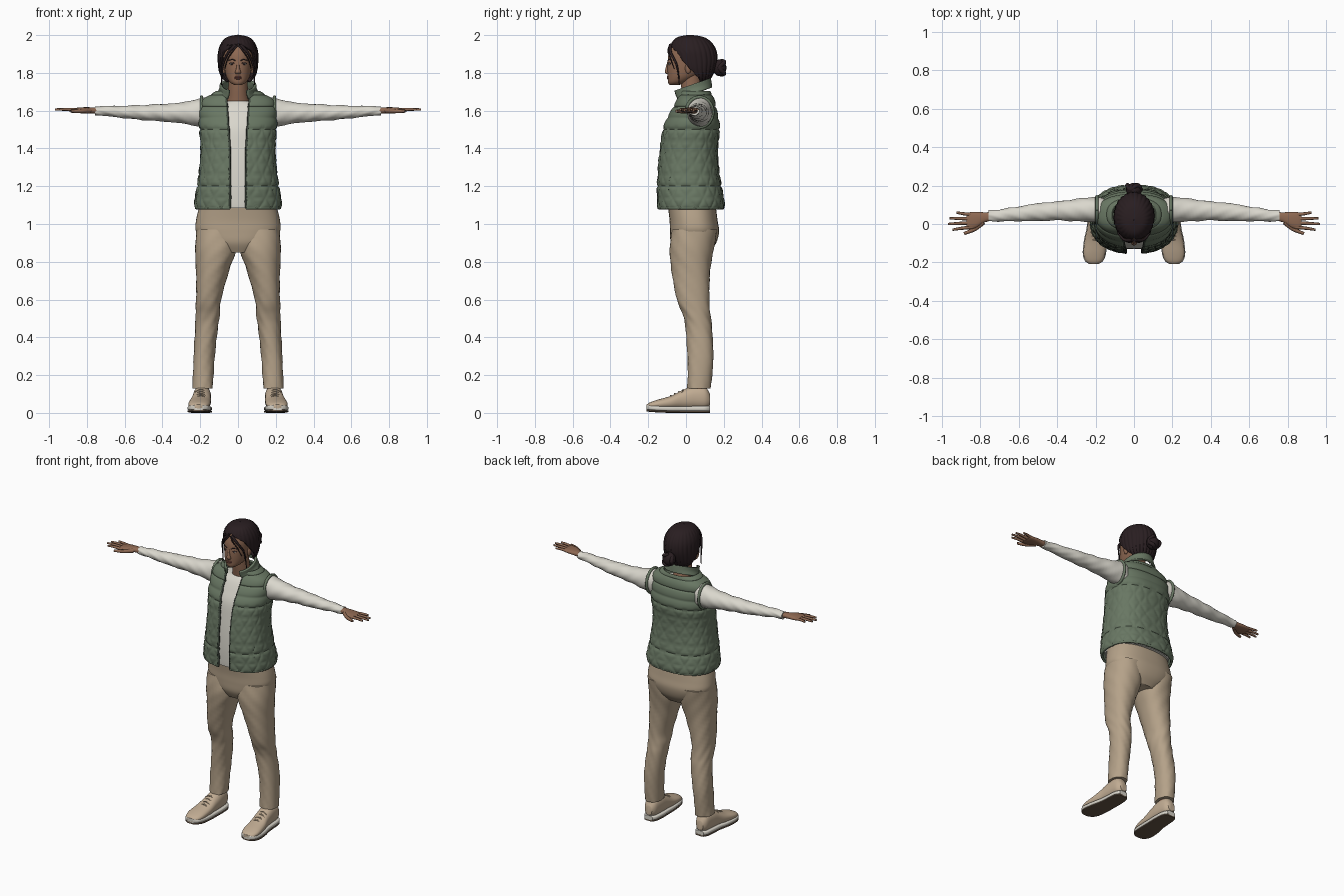
import bpy, bmesh, math

cube = bpy.data.objects.get("Cube")
if cube:
    bpy.data.objects.remove(cube, do_unlink=True)
made = []


def material(name, *rgb):
    m = bpy.data.materials.new(name)
    m.use_nodes = True
    m.diffuse_color = (*rgb, 1)
    for node in m.node_tree.nodes:
        if node.type == 'BSDF_PRINCIPLED':
            node.inputs["Base Color"].default_value = (*rgb, 1)
            node.inputs["Roughness"].default_value = 0.8
    return m


SKIN = material("brown skin", .27, .14, .085)
LIPS = material("lip rose", .22, .08, .065)
HAIR = material("dark hair", .022, .013, .015)
SHIRT = material("cream shirt", .70, .68, .61)
VEST = material("sage vest", .14, .185, .125)
TRIM = material("dark green trim", .05, .065, .048)
PANTS = material("khaki trousers", .46, .36, .25)
SHOE = material("tan shoe", .53, .41, .29)
SOLE = material("off white sole", .68, .65, .58)
OUTSOLE = material("brown outsole", .13, .09, .06)


def smooth(keys, steps):
    """Catmull-Rom resampling of a list of tuples."""
    rows = []
    for i in range(len(keys) - 1):
        a, b, c, d = keys[max(i - 1, 0)], keys[i], keys[i + 1], keys[min(i + 2, len(keys) - 1)]
        for k in range(steps):
            f = k / steps
            rows.append(tuple(q + .5 * f * (r - p + f * (2 * p - 5 * q + 4 * r - s + f * (3 * (q - r) + s - p)))
                              for p, q, r, s in zip(a, b, c, d)))
    return rows + [tuple(keys[-1])]


def ramp(table, z):
    for (z0, v0), (z1, v1) in zip(table, table[1:]):
        if z <= z1:
            return v0 + (v1 - v0) * max(0, (z - z0) / (z1 - z0))
    return table[-1][1]


def finish(name, mesh, mat):
    mesh.materials.clear()
    mesh.materials.append(mat)
    ob = bpy.data.objects.new(name, mesh)
    bpy.context.collection.objects.link(ob)
    made.append(ob)
    return ob


def tube(name, keys, mat, axis='Z', n=32, p=2, steps=6, gap=None, puff=None, tilt=0, side=1, shell=0):
    """Loft of superellipse rings; key = (along, centre a, centre b, radius a, radius b)."""
    power = lambda v: math.copysign(abs(v) ** (2 / p), v)
    grid = []
    for s, a, b, ra, rb in smooth(keys, steps):
        ra, rb = max(ra, .001), max(rb, .001)
        t0 = gap(s, ra) if gap else 0
        row = []
        for j in range(n + 1 if gap else n):
            t = t0 + (2 * math.pi - 2 * t0) * j / n
            off = puff(t, s) if puff else 0
            u, v = a + (ra + off) * power(math.sin(t)), b - (rb + off) * power(math.cos(t))
            x, y, z = {'X': (s, u, v), 'Y': (u, s, v), 'Z': (u, v, s + tilt * v)}[axis]
            row.append((x * side, y, z))
        grid.append(row)
    bm = bmesh.new()
    vs = [[bm.verts.new(c) for c in row] for row in grid]
    for lo, hi in zip(vs, vs[1:]):
        for j in range(n):
            k = j + 1 if gap else (j + 1) % n
            bm.faces.new((lo[j], lo[k], hi[k], hi[j]))
    if not gap:
        bm.faces.new(vs[0])
        bm.faces.new(vs[-1])
    bmesh.ops.remove_doubles(bm, verts=bm.verts, dist=1e-5)
    bmesh.ops.recalc_face_normals(bm, faces=bm.faces)
    mesh = bpy.data.meshes.new(name)
    bm.to_mesh(mesh)
    bm.free()
    ob = finish(name, mesh, mat)
    if shell:
        mod = ob.modifiers.new("thickness", 'SOLIDIFY')
        mod.thickness, mod.offset = shell, 0
    return grid


def strand(name, pts, r, mat, side=1, tip=1.0, steps=5):
    """Round cord through points, converted to a mesh."""
    pts = smooth(pts, steps)
    cu = bpy.data.curves.new(name, 'CURVE')
    cu.dimensions, cu.bevel_depth, cu.bevel_resolution, cu.use_fill_caps = '3D', r, 2, True
    sp = cu.splines.new('POLY')
    sp.points.add(len(pts) - 1)
    for i, (q, (x, y, z)) in enumerate(zip(sp.points, pts)):
        q.co = (x * side, y, z, 1)
        q.radius = 1 + (tip - 1) * i / (len(pts) - 1)
    ob = bpy.data.objects.new(name, cu)
    mesh = bpy.data.meshes.new_from_object(ob)
    bpy.data.objects.remove(ob)
    bpy.data.curves.remove(cu)
    finish(name, mesh, mat)


def ball(name, centre, size, mat, side=1):
    bm = bmesh.new()
    bmesh.ops.create_uvsphere(bm, u_segments=20, v_segments=12, radius=1)
    for v in bm.verts:
        v.co = [(c + d * e) for c, d, e in zip((centre[0] * side, *centre[1:]), v.co, size)]
    mesh = bpy.data.meshes.new(name)
    bm.to_mesh(mesh)
    bm.free()
    finish(name, mesh, mat)


# Quilted open vest
def quilt(t, z):
    h, w, s = .06, .085, t * .2
    seams = [z / h]
    if z < 1.52:
        seams += [s / w + z / (2 * h), s / w - z / (2 * h)]
    return .009 * (min(abs(math.sin(math.pi * q)) for q in seams) ** .4 - .8)


def opening(z, r):
    g = ramp([(1.08, .043), (1.4, .045), (1.7, .065)], z)
    return math.asin(min(1, g / r) ** 1.2)


vest_keys = [(1.085, 0, .025, .223, .172), (1.12, 0, .025, .226, .174), (1.2, 0, .017, .213, .167),
             (1.3, 0, .012, .2, .157), (1.4, 0, .015, .194, .15), (1.5, 0, .027, .2, .147),
             (1.57, 0, .037, .2, .127), (1.62, 0, .045, .196, .108), (1.655, 0, .05, .182, .095),
             (1.68, 0, .05, .145, .085), (1.7, 0, .045, .11, .078)]
vest = tube("vest", vest_keys, VEST, n=160, p=2.4, steps=8, gap=opening, puff=quilt, shell=.012)
tube("vest_collar", [(1.675, 0, .04, .106, .092), (1.7, 0, .033, .093, .096), (1.727, 0, .027, .09, .098)],
     VEST, n=48, steps=4, gap=lambda z, r: .55, tilt=.35, shell=.014)
strand("vest_hem", vest[0], .008, VEST, steps=1)
for label, col, pocket in (("left", 0, 22), ("right", -1, 138)):
    strand(label + "_zipper", [row[col] for row in vest[:-12]], .007, TRIM, steps=1)
    strand(label + "_pocket_zip", [row[pocket] for row in vest if 1.17 < row[0][2] < 1.35], .006, TRIM, steps=1)

# Shirt body
shirt_keys = [(z, x, y, a - .02, b - .02) for z, x, y, a, b in vest_keys if z < 1.63]
tube("shirt", shirt_keys + [(1.65, 0, .045, .07, .064)], SHIRT, n=48, p=2.4)

# Trousers
crease = lambda t, z: .003 * math.sin(5 * t + 40 * z) * math.sin(23 * z + 2 * t)
tube("trouser_seat", [(.85, 0, .035, .1, .09), (.9, 0, .04, .175, .12), (.96, 0, .045, .222, .13),
                      (1.02, 0, .04, .222, .127), (1.1, 0, .03, .203, .127)], PANTS, n=48, p=2.4)
leg_keys = [(.13, .187, .068, .053, .062), (.3, .18, .077, .056, .068), (.45, .165, .068, .06, .07),
            (.52, .16, .055, .064, .073), (.6, .157, .037, .066, .086), (.75, .135, .027, .087, .102),
            (.87, .115, .03, .11, .117), (.97, .11, .045, .112, .12)]

# Limbs, mirrored
sleeve_keys = [(.15, .07, 1.585, .06, .08), (.2, .075, 1.59, .066, .075), (.3, .072, 1.588, .058, .055),
               (.4, .068, 1.589, .049, .046), (.5, .062, 1.59, .046, .04), (.6, .053, 1.593, .038, .033),
               (.7, .045, 1.598, .031, .026), (.757, .042, 1.599, .028, .023)]
palm_keys = [(.74, .04, 1.6, .022, .017), (.78, .034, 1.602, .027, .016), (.82, .022, 1.603, .041, .015),
             (.855, .017, 1.603, .044, .012), (.872, .017, 1.603, .038, .008)]
fingers = {"index_finger": (.86, -.016, .945, -.03), "middle_finger": (.865, .006, .968, .0),
           "ring_finger": (.86, .027, .96, .03), "little_finger": (.85, .047, .925, .06)}
shoe_keys = [(.127, .19, .07, .025, .03), (.1, .19, .08, .042, .058), (.04, .19, .081, .048, .061),
             (-.02, .193, .07, .05, .05), (-.08, .2, .055, .056, .035), (-.15, .206, .045, .057, .025),
             (-.19, .208, .038, .045, .018), (-.208, .209, .034, .022, .01)]


def sole_keys(z, r):
    return [(y, x, z + max(0, -y - .12) * .08, w + .004, r) for y, x, _, w, _ in shoe_keys]


for label, s in (("left_", 1), ("right_", -1)):
    tube(label + "trouser_leg", leg_keys, PANTS, n=40, p=2.2, puff=crease, side=s)
    tube(label + "sleeve", sleeve_keys, SHIRT, 'X', n=36, side=s,
         puff=lambda t, x: .0025 * math.sin(60 * x + 2 * t) * math.sin(3 * t + 9 * x))
    ring = [i * math.pi / 16 for i in range(33)]
    strand(label + "armhole_edge", [(.193, .072 + .07 * math.sin(a), 1.592 + .08 * math.cos(a)) for a in ring],
           .009, VEST, s, steps=1)
    tube(label + "palm", palm_keys, SKIN, 'X', n=24, p=2.4, side=s)
    for name, (x0, y0, x1, y1) in fingers.items():
        strand(label + name, [(x0 - .02, y0, 1.602), ((x0 + x1) / 2, (y0 + y1) / 2, 1.607), (x1, y1, 1.606)],
               .0105, SKIN, s, .55)
    strand(label + "thumb", [(.785, .01, 1.6), (.83, -.027, 1.597), (.885, -.05, 1.597)], .014, SKIN, s, .55)
    # Shoes
    tube(label + "ankle", [(.09, .19, .065, .036, .042), (.2, .187, .07, .036, .04)], SKIN, n=20, side=s)
    tube(label + "shoe", shoe_keys, SHOE, 'Y', n=32, p=2.3, side=s)
    tube(label + "midsole", sole_keys(.022, .014), SOLE, 'Y', n=32, p=4, side=s)
    tube(label + "outsole", sole_keys(.006, .006), OUTSOLE, 'Y', n=32, p=4, side=s)
    for i in range(4):
        y, z = -.015 - .022 * i, .121 - .0105 * i
        strand(label + "lace", [(.165, y - .004, z - .012), (.196, y, z + .002), (.227, y - .004, z - .012)],
               .004, PANTS, s)

# Head and neck
tube("neck", [(1.6, 0, .05, .072, .06), (1.66, 0, .04, .058, .057), (1.72, 0, .03, .052, .055),
              (1.79, 0, .025, .05, .055)], SKIN)
tube("head", [(1.735, 0, -.065, .018, .022), (1.75, 0, -.045, .043, .05), (1.78, 0, -.02, .062, .077),
              (1.82, 0, 0, .072, .099), (1.86, 0, .01, .077, .107), (1.9, 0, .015, .078, .107),
              (1.94, 0, .02, .07, .094), (1.97, 0, .02, .045, .06)], SKIN, n=40, p=2.1)
tube("nose", [(1.794, 0, -.095, .012, .008), (1.805, 0, -.099, .015, .013), (1.83, 0, -.098, .008, .009),
              (1.858, 0, -.095, .006, .004)], SKIN, n=16)
for z, r in ((1.779, .0045), (1.771, .0055)):
    ball("lip", (0, -.095, z), (.02, .007, r), LIPS)

# Hair
hairline = [(1.75, 1.9), (1.8, 1.5), (1.86, 1.12), (1.91, .85), (1.94, .35), (1.953, 0)]
tube("hair", [(1.755, 0, .06, .06, .05), (1.78, 0, .055, .083, .075), (1.82, 0, .045, .096, .103),
              (1.87, 0, .04, .1, .12), (1.92, 0, .035, .097, .118), (1.96, 0, .03, .08, .098),
              (1.985, 0, .025, .053, .064), (1.996, 0, .02, .001, .001)], HAIR, n=120,
     gap=lambda z, r: ramp(hairline, z), puff=lambda t, z: .002 * math.sin(26 * t + 12 * z) * min(1, (1.996 - z) * 20),
     shell=.012)
ball("hair_bun", (0, .178, 1.827), (.042, .036, .044), HAIR)
strand("bun_wrap", [(.034 * math.sin(a), .19 + .012 * math.sin(3 * a), 1.827 + .034 * math.cos(a)) for a in ring],
       .012, HAIR, steps=1)

# Mirrored face details and loose locks
for label, s in (("left_", 1), ("right_", -1)):
    ball(label + "eye", (.031, -.0865, 1.847), (.012, .006, .0055), SOLE, s)
    ball(label + "iris", (.031, -.0905, 1.847), (.0055, .003, .0052), HAIR, s)
    strand(label + "eyelid", [(.017, -.092, 1.849), (.031, -.093, 1.854), (.046, -.08, 1.848)], .002, HAIR, s)
    strand(label + "eyebrow", [(.014, -.096, 1.866), (.032, -.089, 1.871), (.05, -.074, 1.865)], .003, HAIR, s, .5)
    ball(label + "ear", (.074, .012, 1.825), (.012, .017, .03), SKIN, s)
    strand(label + "front_lock", [(.01, -.082, 1.948), (.05, -.082, 1.91), (.078, -.052, 1.85),
                                  (.084, -.04, 1.79), (.088, -.035, 1.735)], .009, HAIR, s, .25)
    strand(label + "fringe_lock", [(.005, -.085, 1.945), (.028, -.094, 1.915), (.056, -.08, 1.87),
                                   (.07, -.062, 1.82)], .006, HAIR, s, .3)

# Shading
bpy.ops.object.select_all(action='DESELECT')
for ob in made:
    ob.select_set(True)
bpy.context.view_layer.objects.active = made[0]
bpy.ops.object.shade_smooth_by_angle(angle=math.radians(50))
